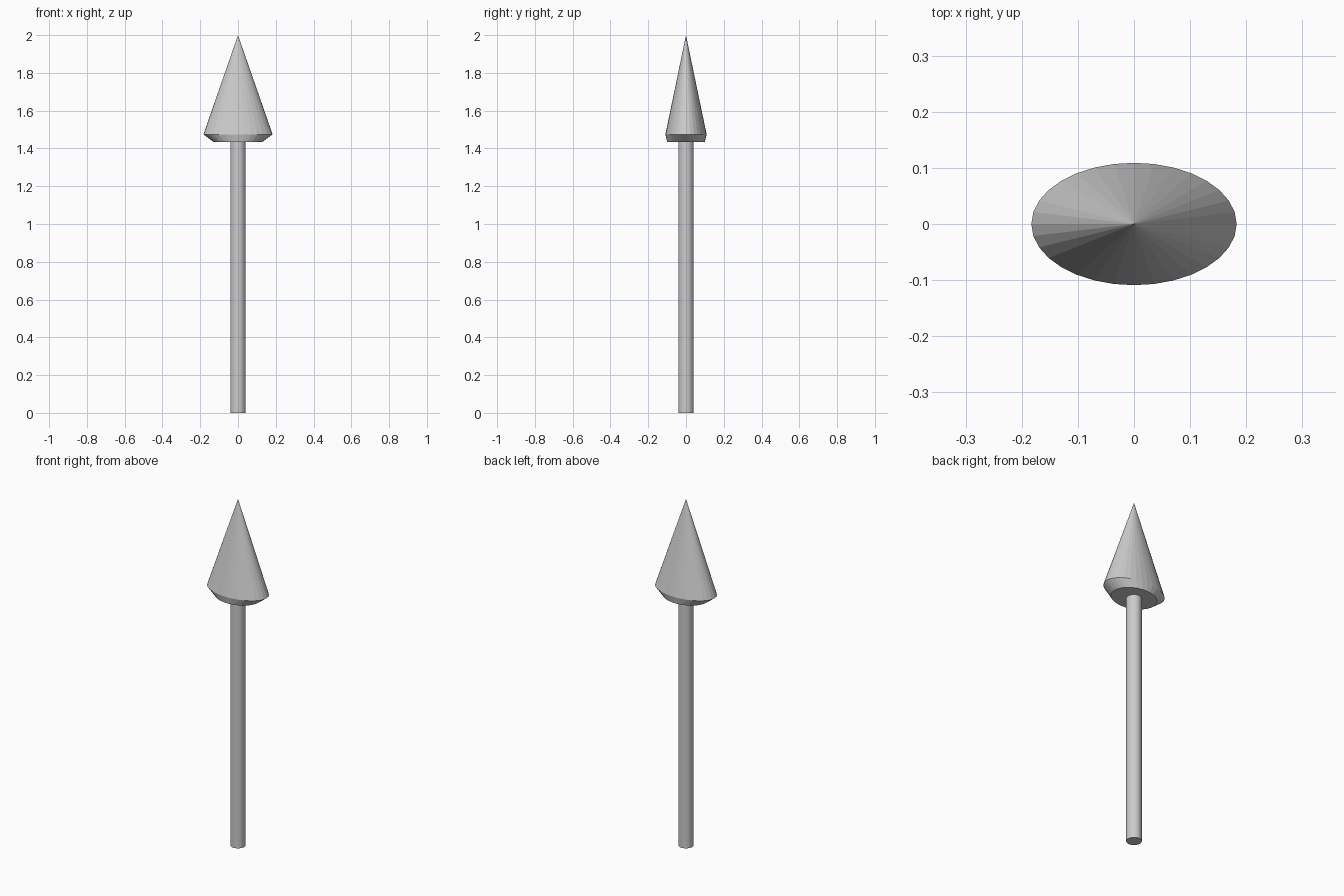
import bpy
import bmesh
from math import cos, sin, tau

cube = bpy.data.objects.get("Cube")
if cube:
    bpy.data.objects.remove(cube, do_unlink=True)

SIDES = 32

grey = bpy.data.materials.new("light grey")
grey.use_nodes = True
colour = (0.6, 0.6, 0.6, 1)
grey.diffuse_color = colour
grey.node_tree.nodes["Principled BSDF"].inputs["Base Color"].default_value = colour


def loft(name, rings, tip=None):
    """Join elliptical rings (half width, half depth, height), closing with a cap or a point."""
    bm = bmesh.new()
    loops = [[bm.verts.new((rx * cos(tau * i / SIDES), ry * sin(tau * i / SIDES), z))
              for i in range(SIDES)] for rx, ry, z in rings]
    for low, high in zip(loops, loops[1:]):
        for i in range(SIDES):
            j = (i + 1) % SIDES
            bm.faces.new((low[i], low[j], high[j], high[i]))
    bm.faces.new(loops[0][::-1])
    if tip is None:
        bm.faces.new(loops[-1])
    else:
        point = bm.verts.new((0, 0, tip))
        for i in range(SIDES):
            bm.faces.new((loops[-1][i], loops[-1][(i + 1) % SIDES], point))
    mesh = bpy.data.meshes.new(name)
    bm.to_mesh(mesh)
    bm.free()
    mesh.materials.append(grey)
    obj = bpy.data.objects.new(name, mesh)
    bpy.context.collection.objects.link(obj)
    return obj


# Straight round shaft, running up into the head
loft("shaft", [(0.04, 0.04, 0), (0.04, 0.04, 1.45)])

# Flattened conical head with a tapered underside
loft("spear_head", [(0.13, 0.1, 1.435), (0.183, 0.109, 1.475)], tip=2)
